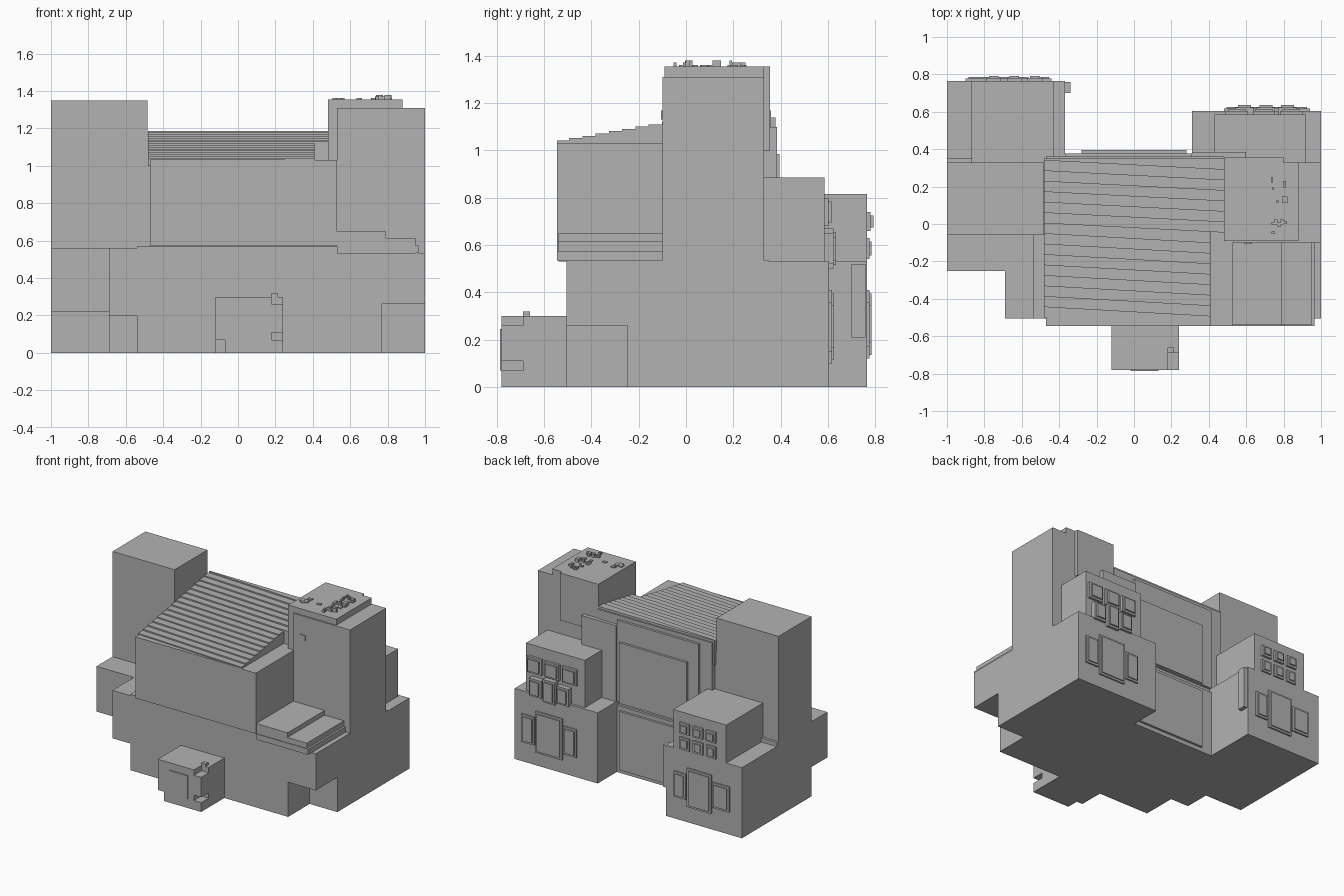
import bpy, bmesh, random

old = bpy.data.objects.get("Cube")
if old:
    bpy.data.objects.remove(old, do_unlink=True)

GREY = (0.448, 0.448, 0.448, 1)
mat = bpy.data.materials.new("plain grey")
mat.use_nodes = True
mat.diffuse_color = GREY
mat.node_tree.nodes["Principled BSDF"].inputs["Base Color"].default_value = GREY


def prism(bm, outline, z0, z1):
    """Extrude a flat outline from z0 to z1."""
    low = [bm.verts.new((x, y, z0)) for x, y in outline]
    high = [bm.verts.new((x, y, z1)) for x, y in outline]
    bm.faces.new(low[::-1])
    bm.faces.new(high)
    n = len(outline)
    for i in range(n):
        j = (i + 1) % n
        bm.faces.new((low[i], low[j], high[j], high[i]))


def box(bm, x0, x1, y0, y1, z0, z1):
    prism(bm, [(x0, y0), (x1, y0), (x1, y1), (x0, y1)], z0, z1)


def finish(name, bm):
    mesh = bpy.data.meshes.new(name)
    bm.to_mesh(mesh)
    bm.free()
    mesh.materials.append(mat)
    ob = bpy.data.objects.new(name, mesh)
    bpy.context.collection.objects.link(ob)
    return ob


def boxes(name, *sizes):
    bm = bmesh.new()
    for s in sizes:
        box(bm, *s)
    return finish(name, bm)


# Ground floor with undercut corners
boxes("ground_floor", (-.54, .77, -.505, .35, 0, .57))
boxes("right_wing", (.77, 1, -.505, .35, .26, .535), (.77, 1, -.25, .35, 0, .26))
boxes("left_corner", (-.69, -.54, -.505, .35, .2, .56), (-.69, -.54, -.25, .35, 0, .2))
boxes("left_wing", (-1, -.69, -.25, .35, .22, .56), (-1, -.69, -.06, .35, 0, .22))

# Overhanging upper hall and side terrace
boxes("upper_hall", (-.47, .41, -.545, .35, .575, 1.035), (.41, .53, -.545, .3, .575, 1.03))
boxes("terrace", (.53, .79, -.54, -.09, .53, .65), (.79, .95, -.54, -.09, .53, .615),
      (.53, .965, -.545, -.09, .535, .575))

# Towers
boxes("left_tower", (-1, -.485, -.06, .33, .5, 1.35), (-.485, -.47, -.06, .33, .5, 1.1))
boxes("right_tower", (.53, 1, -.1, .33, .5, 1.31), (.48, .88, -.09, .33, 1.0, 1.355),
      (.48, .8, .2, .355, 1.0, 1.355))
boxes("tower_window", (.59, .63, -.106, -.08, 1.13, 1.17))

# Stepped shingle roof: rows run slightly askew
bm = bmesh.new()
for i in range(16):
    left = -.5 + .056 * i
    x1 = .41 if left < -.03 else .485
    right = max(left - .05, -.545)
    prism(bm, [(-.48, left), (x1, right), (x1, .35), (-.48, .35)], 1.0, 1.043 + .0096 * i)
finish("shingle_roof", bm)

# Scattered flat debris on the right tower
random.seed(4)
bm = bmesh.new()
for i in range(26):
    x, y = random.uniform(.71, .8), random.uniform(-.06, .24)
    box(bm, x, x + random.uniform(.01, .03), y, y + random.uniform(.01, .04), 1.35, random.choice((1.362, 1.372, 1.38)))
for i in range(8):
    x, y = random.uniform(.5, .66), random.uniform(-.01, .07)
    box(bm, x, x + .03, y, y + .02, 1.35, 1.362)
finish("roof_debris", bm)

# Front porch with notched corners
boxes("porch", (-.12, .24, -.69, -.5, 0, .3), (-.07, .18, -.78, -.69, 0, .3),
      (-.12, -.07, -.78, -.69, .07, .3), (.18, .24, -.78, -.69, .11, .26),
      (.18, .24, -.78, -.69, 0, .07), (.18, .215, -.69, -.66, .3, .32))
boxes("porch_window", (-.02, .13, -.787, -.77, .07, .245))

# Rear annexes
boxes("rear_left_annex", (.31, 1, .33, .605, 0, .53), (.43, .92, .33, .585, .53, .885))
boxes("rear_right_annex", (-1, -.37, .33, .765, 0, .53), (-.87, -.43, .33, .765, .53, .815),
      (-.37, -.34, .7, .76, .21, .52))

# Rear wall panels between the annexes
boxes("rear_panels", (-.47, .48, .33, .36, 0, 1.17), (-.37, .31, .33, .378, .53, 1.14),
      (-.28, .28, .33, .395, .53, .985), (-.37, .31, .33, .378, 0, .5),
      (-.28, .28, .33, .395, .03, .47), (.31, .6, .33, .385, .5, 1.1))


def windows(name, wall, depth, spans, z0, z1, tall=0):
    """Row of framed windows; the middle one may be taller."""
    bm = bmesh.new()
    for k, (a, b) in enumerate(spans):
        t = tall if k == 1 else 0
        box(bm, a, b, wall - .02, wall + depth * .6, z0 - t, z1 + t)
        e = .015
        box(bm, a + e, b - e, wall - .02, wall + depth, z0 - t + e, z1 + t - e)
    return finish(name, bm)


def row(start, width, gap):
    return [(start + k * (width + gap), start + k * (width + gap) + width) for k in range(3)]


windows("left_annex_upper_windows", .585, .03, row(.49, .12, .025), .68, .8)
windows("left_annex_middle_windows", .605, .03, row(.54, .1, .015), .52, .65, .02)
windows("left_annex_lower_windows", .605, .02, [(.48, .59), (.6, .82), (.83, .94)], .15, .36, .05)
windows("right_annex_upper_windows", .765, .027, row(-.79, .08, .03), .66, .74)
windows("right_annex_middle_windows", .765, .02, row(-.79, .08, .03), .54, .63)
windows("right_annex_lower_windows", .765, .02, [(-.9, -.76), (-.75, -.55), (-.54, -.44)], .17, .36, .05)
